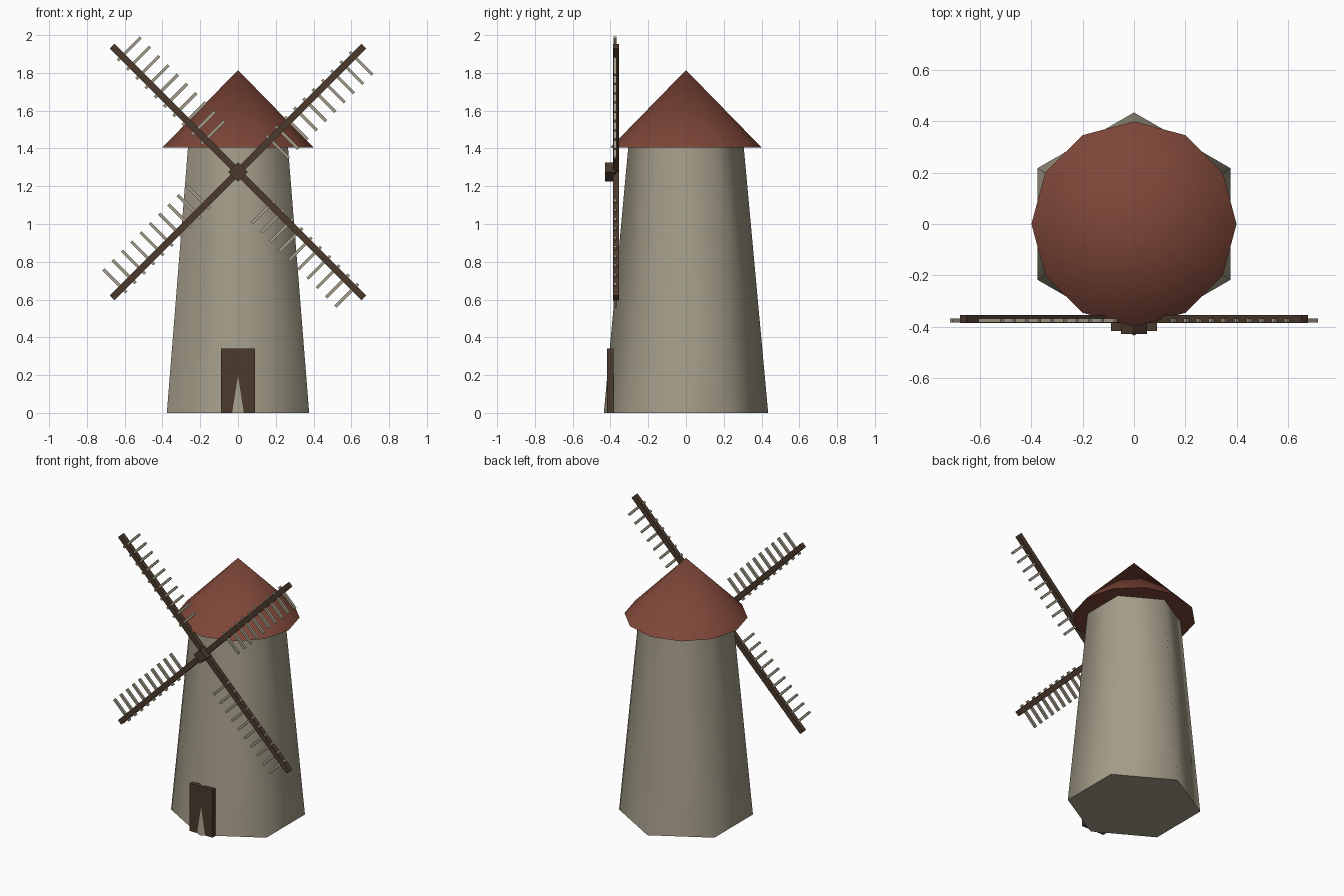
import bpy, bmesh, math
from mathutils import Matrix, Vector

cube = bpy.data.objects.get("Cube")
if cube:
    bpy.data.objects.remove(cube, do_unlink=True)


def material(name, rgb):
    mat = bpy.data.materials.new(name)
    mat.use_nodes = True
    mat.diffuse_color = (*rgb, 1)
    mat.node_tree.nodes["Principled BSDF"].inputs["Base Color"].default_value = (*rgb, 1)
    return mat


STONE = material("warm grey stone", (0.37, 0.335, 0.25))
TILE = material("red roof tile", (0.21, 0.062, 0.04))
WOOD = material("dark brown wood", (0.072, 0.042, 0.027))


def cone(name, sides, r_bottom, r_top, z0, z1, mat, smooth_angle):
    """Upright tapered prism with one corner on the y axis."""
    bpy.ops.mesh.primitive_cone_add(vertices=sides, radius1=r_bottom, radius2=r_top,
                                    depth=z1 - z0, location=(0, 0, (z0 + z1) / 2))
    obj = bpy.context.object
    obj.name = name
    obj.data.materials.append(mat)
    bpy.ops.object.shade_smooth_by_angle(angle=math.radians(smooth_angle))
    return obj


def add_box(bm, low, high, turn=Matrix()):
    low, high = Vector(low), Vector(high)
    place = Matrix.Translation((low + high) / 2) @ Matrix.Diagonal((*(high - low), 1))
    bmesh.ops.create_cube(bm, size=1, matrix=turn @ place)


def finish(name, bm, mat):
    mesh = bpy.data.meshes.new(name)
    bm.to_mesh(mesh)
    bm.free()
    mesh.materials.append(mat)
    obj = bpy.data.objects.new(name, mesh)
    bpy.context.collection.objects.link(obj)
    return obj


# Tower and roof
cone("tower", 6, 0.435, 0.306, 0, 1.405, STONE, 65)
cone("roof", 12, 0.4, 0, 1.405, 1.815, TILE, 40)

# Door slab, which the front corner of the tower cuts through
bm = bmesh.new()
add_box(bm, (-0.09, -0.417, 0), (0.09, -0.385, 0.34))
finish("door", bm, WOOD)

# Sails turn about the hub centre
HUB = Matrix.Translation((0, 0, 1.275))


def turned(degrees):
    return HUB @ Matrix.Rotation(math.radians(degrees), 4, 'Y')


bm = bmesh.new()
add_box(bm, (-0.036, -0.43, -0.036), (0.036, -0.37, 0.036), turned(45))
finish("hub", bm, WOOD)

# Two crossed beams
for name, angle in (("beam_rising", -45), ("beam_falling", 45)):
    bm = bmesh.new()
    add_box(bm, (-0.942, -0.386, -0.018), (0.942, -0.354, 0.018), turned(angle))
    finish(name, bm, WOOD)

# A ladder of slats on the clockwise side of each arm
SLATS = 10
for arm in range(4):
    bm = bmesh.new()
    for i in range(SLATS):
        u = 0.243 + (0.868 - 0.243) * i / (SLATS - 1)
        add_box(bm, (u - 0.008, -0.385, -0.14), (u + 0.008, -0.368, 0.032),
                turned(45 + 90 * arm))
    finish(f"sail_slats_{arm + 1}", bm, STONE)
